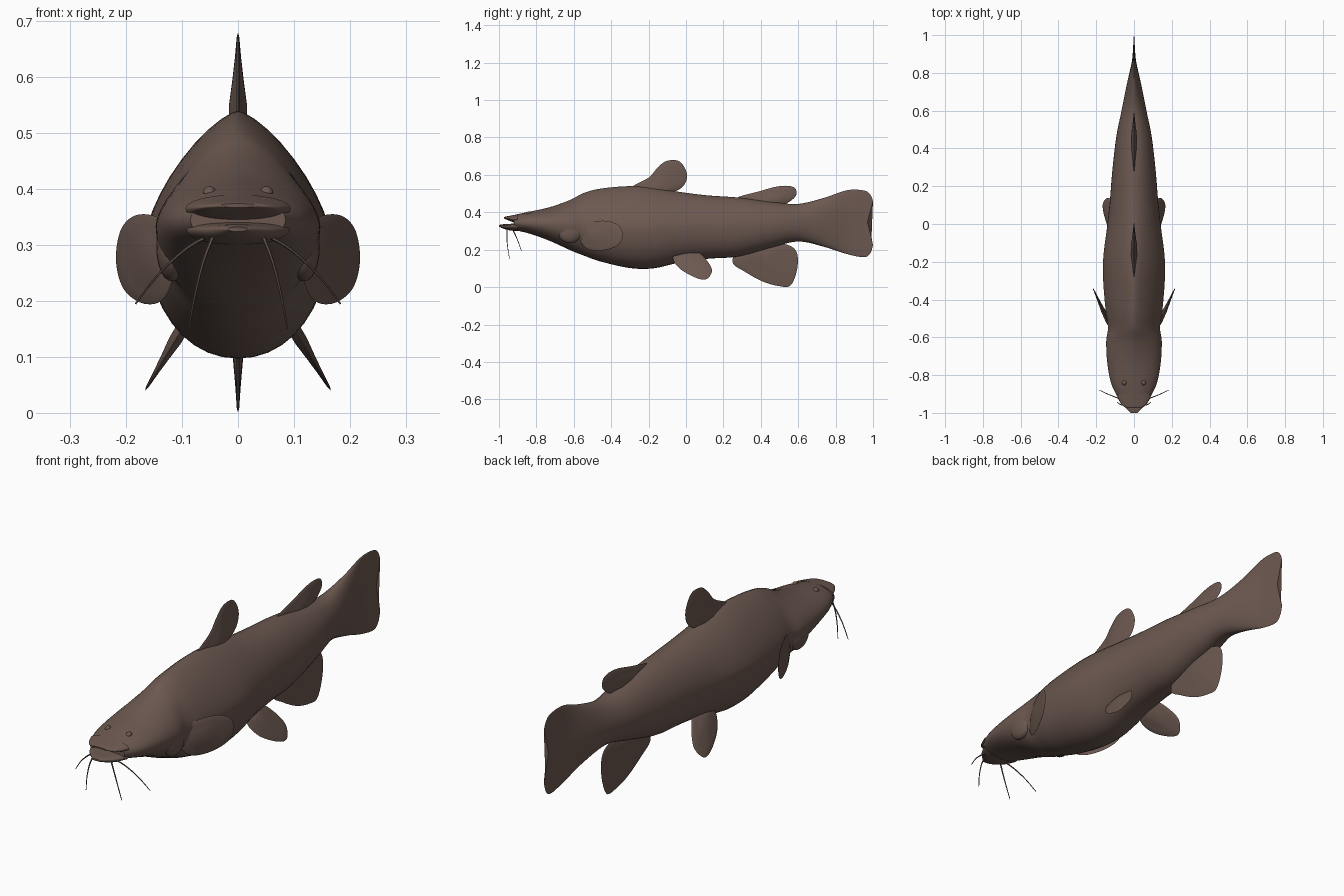
import bpy, bmesh, math
from mathutils import Vector

cube = bpy.data.objects.get("Cube")
if cube:
    bpy.data.objects.remove(cube, do_unlink=True)

skin = bpy.data.materials.new("brown skin")
skin.use_nodes = True
BROWN = (0.15, 0.099, 0.081, 1)
skin.diffuse_color = BROWN
bsdf = skin.node_tree.nodes["Principled BSDF"]
bsdf.inputs["Base Color"].default_value = BROWN
bsdf.inputs["Roughness"].default_value = 0.7


def spline(pts, steps, closed=False):
    """Catmull-Rom curve through tuples of any size."""
    n, out = len(pts), []
    pick = (lambda i: pts[i % n]) if closed else (lambda i: pts[min(max(i, 0), n - 1)])
    for i in range(n if closed else n - 1):
        for k in range(steps):
            t = k / steps
            out.append(tuple(
                b + 0.5 * t * (c - a + t * (2*a - 5*b + 4*c - d + t * (3*(b - c) + d - a)))
                for a, b, c, d in zip(pick(i - 1), pick(i), pick(i + 1), pick(i + 2))))
    if not closed:
        out.append(pts[-1])
    return out


def finish(name, bm, mirror=False):
    bmesh.ops.recalc_face_normals(bm, faces=bm.faces)
    mesh = bpy.data.meshes.new(name)
    bm.to_mesh(mesh)
    bm.free()
    mesh.materials.append(skin)
    obj = bpy.data.objects.new(name, mesh)
    bpy.context.collection.objects.link(obj)
    bpy.ops.object.select_all(action='DESELECT')
    obj.select_set(True)
    bpy.context.view_layer.objects.active = obj
    bpy.ops.object.shade_smooth_by_angle(angle=math.radians(50))
    if mirror:
        obj.modifiers.new("Mirror", 'MIRROR').use_mirror_merge = False
    return obj


def bridge(bm, a, b):
    n = len(a)
    for i in range(n):
        bm.faces.new((a[i], a[(i + 1) % n], b[(i + 1) % n], b[i]))


def loft(name, stations, steps=5, sides=40):
    """Stations: y, top, widest height, bottom, half width, roundness of the top."""
    bm, rings = bmesh.new(), []
    for y, top, mid, bot, w, p in spline(stations, steps):
        ring = []
        for i in range(sides):
            a = 2 * math.pi * i / sides
            c, s = math.cos(a), math.sin(a)
            e = 2 / (p if s > 0 else 2.1)
            v = math.copysign(abs(s) ** e, s)
            x = w * math.copysign(abs(c) ** e, c)
            z = mid + v * (top - mid if s > 0 else mid - bot)
            # shallow notch in the trailing edge of the tail
            notch = 0.03 * (1 - abs(v)) * min(max((y - 0.85) / 0.15, 0), 1)
            ring.append(bm.verts.new((x, y - notch, z)))
        rings.append(ring)
    for a, b in zip(rings, rings[1:]):
        bridge(bm, a, b)
    bm.faces.new(rings[0])
    bm.faces.new(rings[-1])
    return finish(name, bm)


def fin(name, outline, root, thick, place, normal, mirror=False):
    """Lens-shaped fin: thick at its root, thin at its outline (y, z)."""
    bm = bmesh.new()
    edge = spline(outline, 6, closed=True)
    nrm = Vector(normal).normalized()

    def ring(scale, offset):
        return [bm.verts.new(Vector(place(root[0] + (y - root[0]) * scale,
                                          root[1] + (z - root[1]) * scale)) + nrm * offset)
                for y, z in edge]

    rim = ring(1, 0)
    for side in (1, -1):
        last = rim
        for s in (0.95, 0.75, 0.5, 0.25):
            new = ring(s, side * (0.002 + thick * (1 - s) ** 1.3))
            bridge(bm, last, new)
            last = new
        bm.faces.new(last)
    return finish(name, bm, mirror)


def ball(name, centre, radii, mirror=True):
    bm = bmesh.new()
    bmesh.ops.create_uvsphere(bm, u_segments=20, v_segments=12, radius=1)
    for v in bm.verts:
        v.co = Vector(c + r * q for c, r, q in zip(centre, radii, v.co))
    return finish(name, bm, mirror)


def whisker(name, path):
    """Tapered tube along a curve."""
    bm, last = bmesh.new(), None
    pts = [Vector(p) for p in spline(path, 6)]
    for i, p in enumerate(pts):
        way = (pts[min(i + 1, len(pts) - 1)] - pts[max(i - 1, 0)]).normalized()
        u = way.cross(Vector((0, 1, 0))).normalized()
        v = way.cross(u)
        r = 0.0035 * (1 - 0.6 * i / len(pts))
        ring = [bm.verts.new(p + r * (u * math.cos(k * math.pi / 3) + v * math.sin(k * math.pi / 3)))
                for k in range(6)]
        if last:
            bridge(bm, last, ring)
        else:
            bm.faces.new(ring)
        last = ring
    bm.faces.new(last)
    return finish(name, bm, True)


# Body running into the tail fin
loft("body_and_tail", [
    (-0.92, 0.386, 0.345, 0.305, 0.085, 2.0),
    (-0.84, 0.403, 0.342, 0.287, 0.122, 1.9),
    (-0.73, 0.427, 0.338, 0.248, 0.142, 1.8),
    (-0.62, 0.466, 0.333, 0.198, 0.147, 1.6),
    (-0.55, 0.502, 0.33, 0.17, 0.138, 1.5),
    (-0.46, 0.526, 0.325, 0.138, 0.15, 1.45),
    (-0.30, 0.54, 0.32, 0.102, 0.163, 1.4),
    (-0.17, 0.53, 0.32, 0.101, 0.162, 1.45),
    (-0.02, 0.507, 0.32, 0.135, 0.143, 1.6),
    (0.12, 0.49, 0.32, 0.152, 0.128, 1.75),
    (0.28, 0.479, 0.32, 0.164, 0.115, 1.8),
    (0.46, 0.456, 0.33, 0.212, 0.094, 1.9),
    (0.60, 0.445, 0.34, 0.244, 0.066, 1.9),
    (0.74, 0.478, 0.345, 0.215, 0.038, 1.8),
    (0.86, 0.518, 0.348, 0.177, 0.012, 1.8),
    (0.95, 0.517, 0.348, 0.16, 0.005, 1.9),
    (0.985, 0.495, 0.348, 0.18, 0.003, 1.9),
    (1.0, 0.46, 0.348, 0.225, 0.002, 1.9)])

# Open mouth: snout above, jaw below
loft("upper_snout", [
    (-0.90, 0.39, 0.365, 0.338, 0.094, 2.0),
    (-0.94, 0.382, 0.366, 0.353, 0.076, 2.0),
    (-0.965, 0.377, 0.368, 0.363, 0.056, 2.0),
    (-0.973, 0.374, 0.37, 0.367, 0.035, 2.0)])
loft("lower_jaw", [
    (-0.90, 0.342, 0.328, 0.30, 0.092, 2.2),
    (-0.945, 0.338, 0.327, 0.304, 0.07, 2.2),
    (-0.98, 0.336, 0.328, 0.314, 0.038, 2.2),
    (-1.0, 0.332, 0.328, 0.324, 0.018, 2.2)])

# Eyes and gill covers
ball("eyes", (0.051, -0.84, 0.393), (0.012, 0.014, 0.012))
ball("gill_covers", (0.118, -0.62, 0.295), (0.028, 0.065, 0.06))

# Fins on the centre line
flat = lambda y, z: (0, y, z)
across = (1, 0, 0)
fin("dorsal_fin", [(-0.29, 0.53), (-0.2, 0.585), (-0.155, 0.635), (-0.105, 0.674), (-0.035, 0.672),
                   (0.005, 0.605), (-0.015, 0.54), (-0.09, 0.5), (-0.2, 0.49)],
    (-0.15, 0.51), 0.02, flat, across)
fin("adipose_fin", [(0.27, 0.475), (0.39, 0.512), (0.5, 0.54), (0.575, 0.535), (0.59, 0.495),
                    (0.55, 0.455), (0.48, 0.43), (0.36, 0.44)],
    (0.44, 0.45), 0.018, flat, across)
fin("anal_fin", [(0.25, 0.13), (0.31, 0.085), (0.41, 0.03), (0.5, 0.005), (0.56, 0.01), (0.595, 0.1),
                 (0.59, 0.19), (0.53, 0.23), (0.4, 0.24), (0.28, 0.2)],
    (0.42, 0.18), 0.016, flat, across)

# Paired fins
fin("pectoral_fins", [(-0.56, 0.33), (-0.49, 0.352), (-0.41, 0.352), (-0.355, 0.325), (-0.338, 0.27),
                      (-0.37, 0.22), (-0.45, 0.195), (-0.53, 0.205), (-0.57, 0.26)],
    (-0.5, 0.275), 0.014, lambda y, z: (0.145 + 0.45 * (y + 0.5), y, z), (0.91, -0.41, 0), True)
fin("pelvic_fins", [(-0.07, 0.165), (-0.01, 0.2), (0.07, 0.185), (0.135, 0.105), (0.127, 0.058),
                    (0.09, 0.04), (0.02, 0.065), (-0.045, 0.11)],
    (0.0, 0.16), 0.014, lambda y, z: (0.19 - 0.6 * z, y, z), (0.86, 0, 0.51), True)

# Whiskers
whisker("long_whiskers", [(0.045, -0.935, 0.32), (0.09, -0.92, 0.295), (0.14, -0.9, 0.25), (0.183, -0.88, 0.195)])
whisker("chin_whiskers", [(0.045, -0.955, 0.315), (0.062, -0.958, 0.27), (0.077, -0.953, 0.21), (0.088, -0.943, 0.15)])
